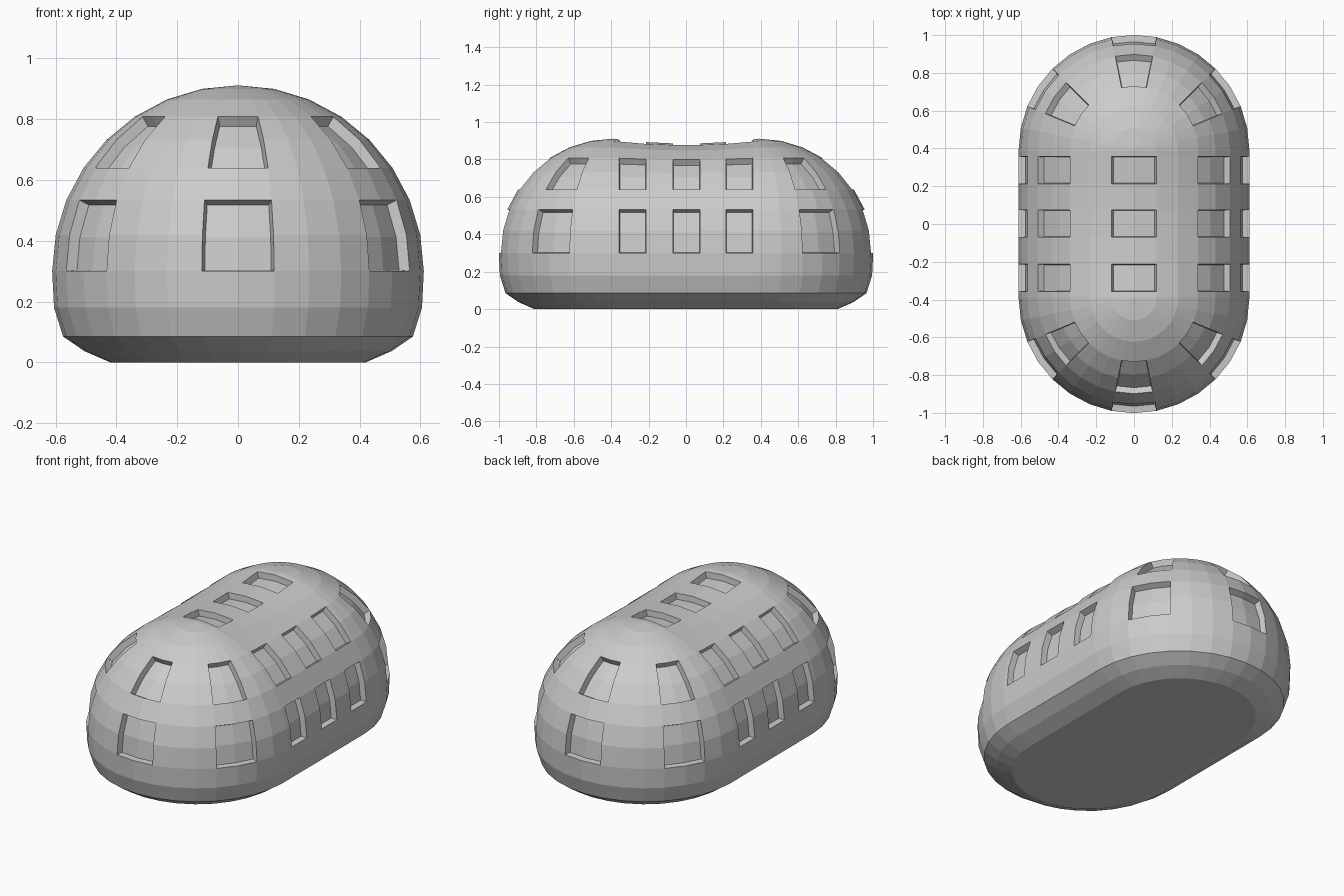
import bpy, bmesh
from math import sin, cos, radians
from mathutils import Vector

if "Cube" in bpy.data.objects:
    bpy.data.objects.remove(bpy.data.objects["Cube"])

R, CZ, CY, STEP, DEPTH = 0.611, 0.30, 0.39, 11.25, 0.036

# Meridian: flattened foot, then a quarter circle up to the crown
foot = [(0.42, 0.0), (0.505, 0.037), (0.575, 0.085), (0.605, 0.18)]
arc = [(R * cos(radians(STEP * k)), CZ + R * sin(radians(STEP * k))) for k in range(9)]
profile = foot + arc
E0 = len(foot)

# Stations around the capsule: (direction x, direction y, centre y)
side_y = [-0.357, -0.213, -0.07, 0.075, 0.213, 0.357]
stations = []
for k in range(17):
    a = radians(180 + STEP * k)
    stations.append((cos(a), sin(a), -CY))
stations += [(1, 0, y) for y in side_y]
for k in range(17):
    a = radians(STEP * k)
    stations.append((cos(a), sin(a), CY))
stations += [(-1, 0, y) for y in reversed(side_y)]

bm = bmesh.new()
grid = []
for dx, dy, cy in stations:
    column = []
    for r, z in profile:
        h = max(0, (z - CZ) / R)
        z -= 0.026 * max(0, 1 - (cy / CY) ** 2) * h ** 6   # saddle in the roof
        column.append(bm.verts.new((dx * r, cy + dy * r, z)))
    grid.append(column)

n = len(stations)
faces = {}
for i in range(n):
    a, b = grid[i], grid[(i + 1) % n]
    for j in range(len(profile) - 1):
        # crown quads of the round ends collapse to triangles
        if j == len(profile) - 2 and (a[-1].co - b[-1].co).length < 1e-5:
            faces[i, j] = bm.faces.new((a[j], b[j], a[j + 1]))
        else:
            faces[i, j] = bm.faces.new((a[j], b[j], b[j + 1], a[j + 1]))
bm.faces.new([c[0] for c in reversed(grid)])

# Window regions: two rows all round plus three roof windows
end_cols = [(2, 3), (7, 8), (12, 13)]
cols = end_cols + [(a + 23, b + 23) for a, b in end_cols]
side_cols = [17, 19, 21]
back_cols = [40, 42, 44]
cols += [(c,) for c in side_cols + back_cols]
windows = []
for c in cols:
    for rows in ((E0, E0 + 1), (E0 + 3, E0 + 4)):
        windows.append([faces[i, j] for i in c for j in rows])
for a, b in zip(side_cols, reversed(back_cols)):
    windows.append([faces[a, E0 + 7], faces[b, E0 + 7]])
bmesh.ops.remove_doubles(bm, verts=bm.verts[:], dist=1e-5)
bm.normal_update()

# Sink each window towards the capsule's axis
for region in windows:
    bmesh.ops.inset_region(bm, faces=region, thickness=0.003, use_even_offset=True)
    for v in {v for f in region for v in f.verts}:
        axis = Vector((0, max(-CY, min(CY, v.co.y)), CZ))
        v.co -= (v.co - axis).normalized() * DEPTH

bmesh.ops.recalc_face_normals(bm, faces=bm.faces[:])
mesh = bpy.data.meshes.new("domed_shell")
bm.to_mesh(mesh)
bm.free()
bpy.context.collection.objects.link(bpy.data.objects.new("domed_shell", mesh))
